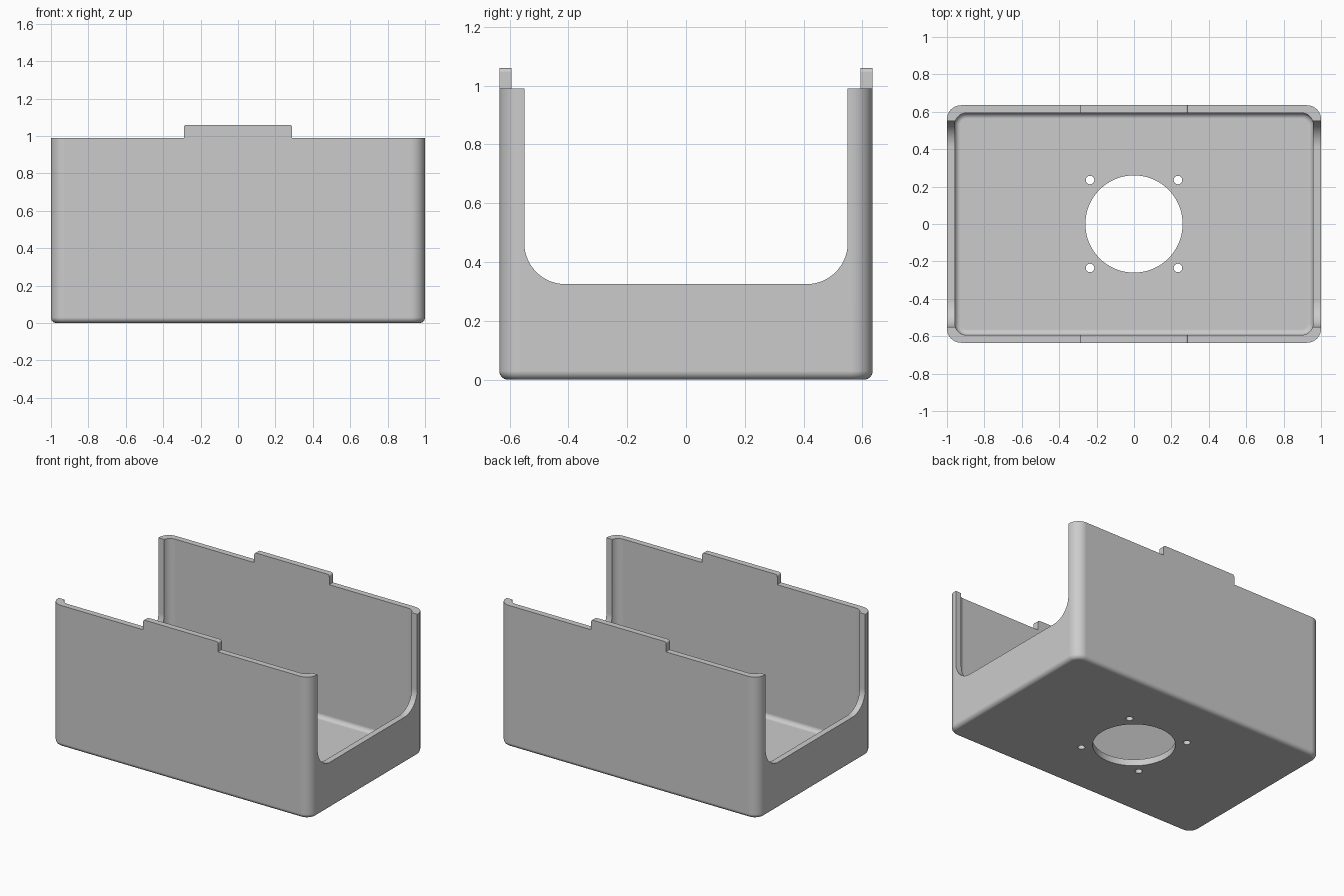
import bpy, bmesh
from math import sin, cos, radians, pi

cube = bpy.data.objects.get("Cube")
if cube:
    bpy.data.objects.remove(cube, do_unlink=True)

grey = bpy.data.materials.new("plain_grey")
grey.use_nodes = True
colour = (0.6, 0.6, 0.6, 1)
grey.diffuse_color = colour
grey.node_tree.nodes["Principled BSDF"].inputs["Base Color"].default_value = colour

HX, HY = 1.0, 0.635            # half length and half width
WALL, FLOOR = 0.042, 0.045
RIM, TAB_TOP, TAB_X = 0.99, 1.06, 0.29


def finish(name, bm):
    bmesh.ops.recalc_face_normals(bm, faces=bm.faces)
    mesh = bpy.data.meshes.new(name)
    bm.to_mesh(mesh)
    bm.free()
    obj = bpy.data.objects.new(name, mesh)
    mesh.materials.append(grey)
    bpy.context.collection.objects.link(obj)
    return obj


def rounded_box(name, hx, hy, z0, z1, corner, bottom):
    """Box with rounded upright corners and a rounded bottom edge."""
    bm = bmesh.new()
    bmesh.ops.create_cube(bm, size=2)
    for v in bm.verts:
        v.co = (v.co.x * hx, v.co.y * hy, z1 if v.co.z > 0 else z0)
    upright = [e for e in bm.edges if abs(e.verts[0].co.z - e.verts[1].co.z) > 0.1]
    bmesh.ops.bevel(bm, geom=upright, offset=corner, segments=10, profile=0.5, affect='EDGES')
    low = [e for e in bm.edges if all(abs(v.co.z - z0) < 1e-4 for v in e.verts)]
    bmesh.ops.bevel(bm, geom=low, offset=bottom, segments=6, profile=0.5, affect='EDGES')
    return finish(name, bm)


def arc(cx, cy, r, start, end, steps):
    angles = [radians(start + (end - start) * i / steps) for i in range(steps + 1)]
    return [(cx + r * cos(a), cy + r * sin(a)) for a in angles]


def prism(name, points, place, lo, hi):
    """Extrude a 2D outline from lo to hi; place maps (u, v, depth) to x, y, z."""
    bm = bmesh.new()
    a = [bm.verts.new(place(u, v, lo)) for u, v in points]
    b = [bm.verts.new(place(u, v, hi)) for u, v in points]
    bm.faces.new(a)
    bm.faces.new(b)
    for i in range(len(a)):
        j = (i + 1) % len(a)
        bm.faces.new((a[i], a[j], b[j], b[i]))
    return finish(name, bm)


# Outer shell, full height to the top of the tabs
body = rounded_box("open_case", HX, HY, 0, TAB_TOP, 0.075, 0.03)

# Inner cavity
cutters = [rounded_box("cavity_cutter", HX - WALL, HY - WALL, FLOOR, 1.5, 0.06, 0.03)]

# Rim lowered either side of the tabs, leaving rounded tab corners
r = 0.015
for s in (-1, 1):
    outline = [(1.2, RIM), (1.2, 1.3), (TAB_X - r, 1.3)]
    outline += arc(TAB_X - r, TAB_TOP - r, r, 90, 0, 5) + [(TAB_X, RIM)]
    cutters.append(prism("rim_cutter", [(s * u, v) for u, v in outline],
                         lambda u, v, d: (u, d, v), -1, 1))

# Wide opening with rounded lower corners through both end walls
gap, sill, rad = 0.55, 0.325, 0.14
outline = [(-gap, 1.4)] + arc(rad - gap, sill + rad, rad, 180, 270, 14)
outline += arc(gap - rad, sill + rad, rad, 270, 360, 14) + [(gap, 1.4)]
cutters.append(prism("end_opening_cutter", outline, lambda u, v, d: (d, u, v), -1.2, 1.2))

# Floor hole with four screw holes
holes = [(0, 0, 0.26, 64)]
holes += [(sx * 0.235, sy * 0.235, 0.023, 20) for sx in (-1, 1) for sy in (-1, 1)]
for x, y, radius, sides in holes:
    cutters.append(prism("floor_hole_cutter", arc(x, y, radius, 0, 360, sides)[:-1],
                         lambda u, v, d: (u, v, d), -0.2, 0.3))

for cutter in cutters:
    mod = body.modifiers.new(cutter.name, 'BOOLEAN')
    mod.operation = 'DIFFERENCE'
    mod.solver = 'EXACT'
    mod.object = cutter
    cutter.hide_render = True

# Bake the cuts and drop the cutters
bpy.context.view_layer.update()
graph = bpy.context.evaluated_depsgraph_get()
result = bpy.data.meshes.new_from_object(body.evaluated_get(graph))
body.modifiers.clear()
body.data = result
result.materials.clear()
result.materials.append(grey)
for poly in result.polygons:
    poly.material_index = 0
for cutter in cutters:
    bpy.data.objects.remove(cutter, do_unlink=True)

# Smooth fillets, crisp edges
for o in bpy.context.selected_objects:
    o.select_set(False)
body.select_set(True)
bpy.context.view_layer.objects.active = body
bpy.ops.object.shade_smooth_by_angle(angle=radians(30))
weighted = body.modifiers.new("weighted_normals", 'WEIGHTED_NORMAL')
weighted.keep_sharp = True
